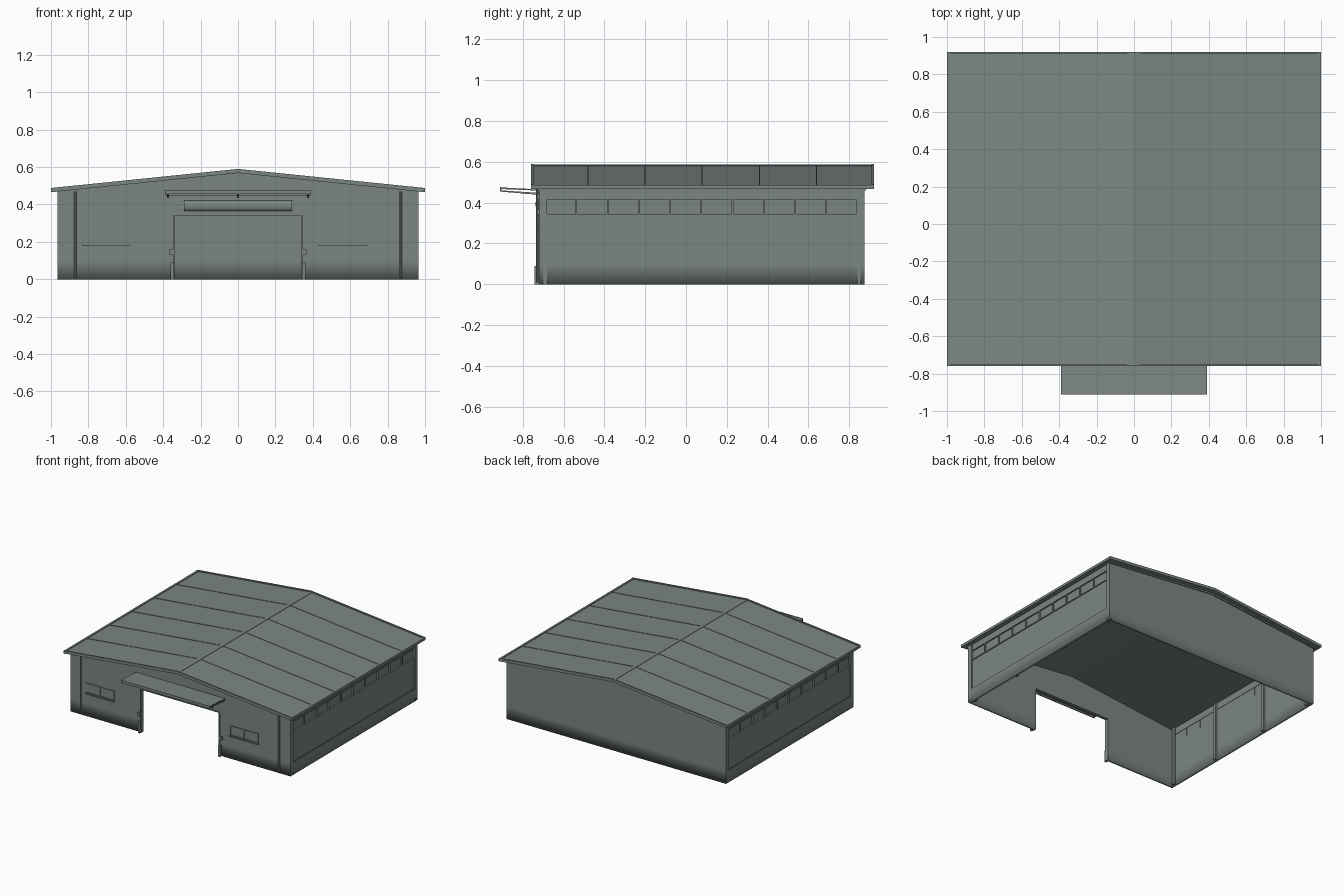
import bpy
import bmesh
import math

default = bpy.data.objects.get("Cube")
if default:
    bpy.data.objects.remove(default, do_unlink=True)

metal = bpy.data.materials.new("grey_green_metal")
COLOUR = (0.20, 0.24, 0.23, 1)
metal.use_nodes = True
metal.diffuse_color = COLOUR
metal.node_tree.nodes["Principled BSDF"].inputs["Base Color"].default_value = COLOUR


def make(name, bm):
    bmesh.ops.recalc_face_normals(bm, faces=bm.faces)
    mesh = bpy.data.meshes.new(name)
    bm.to_mesh(mesh)
    bm.free()
    mesh.materials.append(metal)
    obj = bpy.data.objects.new(name, mesh)
    bpy.context.collection.objects.link(obj)
    return obj


def add_box(bm, x, y, z):
    """Add a box spanning three (min, max) ranges."""
    verts = bmesh.ops.create_cube(bm, size=1)["verts"]
    for v in verts:
        for i, (lo, hi) in enumerate((x, y, z)):
            v.co[i] = (lo + hi) / 2 + v.co[i] * (hi - lo)


def boxes(name, *spans):
    bm = bmesh.new()
    for span in spans:
        add_box(bm, *span)
    return make(name, bm)


def span(a, b, side=1):
    """Range a..b, mirrored when side is -1."""
    return tuple(sorted((a * side, b * side)))


def prism(name, profile, lo, hi, axis="y"):
    """Extrude an (x, z) profile along y, or a (y, z) profile along x."""
    bm = bmesh.new()
    place = (lambda p, d: (p[0], d, p[1])) if axis == "y" else (lambda p, d: (d, p[0], p[1]))
    face = bm.faces.new([bm.verts.new(place(p, lo)) for p in profile])
    new = bmesh.ops.extrude_face_region(bm, geom=[face])["geom"]
    for v in new:
        if isinstance(v, bmesh.types.BMVert):
            v.co["xyz".index(axis)] = hi
    return make(name, bm)


def chevron(half, eave, ridge, depth):
    return [(-half, eave), (0, ridge), (half, eave),
            (half, eave - depth), (0, ridge - depth), (-half, eave - depth)]


W, FRONT, BACK, TOP = 0.965, -0.72, 0.875, 0.47
T = 0.02
ROOF_Y = (-0.76, 0.92)
DOOR, DOOR_TOP = 0.34, 0.34
WIN_Y, WIN_Z = (-0.69, 0.84), (0.34, 0.42)

# Roof sheets, end trims, standing seams and ridge cap
prism("roof", chevron(0.995, 0.48, 0.582, 0.014), *ROOF_Y)
for name, y in (("front", ROOF_Y[0]), ("back", ROOF_Y[1] - 0.012)):
    prism(name + "_roof_trim", chevron(1.0, 0.488, 0.59, 0.022), y, y + 0.012)
for i in range(1, 6):
    y = ROOF_Y[0] + 0.28 * i
    prism("roof_seam", chevron(0.997, 0.483, 0.585, 0.006), y - 0.003, y + 0.003)
prism("ridge_cap", chevron(0.012, 0.584, 0.586, 0.006), *ROOF_Y)
for side, word in ((1, "left"), (-1, "right")):
    boxes(word + "_eave_trim", (span(0.985, 1.0, side), ROOF_Y, (0.466, 0.486)))

# Gable triangles
gable = [(-W, TOP), (W, TOP), (0, 0.567)]
prism("front_gable", gable, FRONT, FRONT + T)
prism("back_gable", gable, BACK - T, BACK)
for name, y in (("front", FRONT - 0.008), ("back", BACK)):
    prism(name + "_gable_rail", chevron(W, 0.472, 0.568, 0.012), y, y + 0.008)

# Front and back walls
boxes("front_wall",
      ((-W, -DOOR), (FRONT, FRONT + T), (0.1, TOP)),
      ((DOOR, W), (FRONT, FRONT + T), (0.1, TOP)),
      ((-DOOR, DOOR), (FRONT, FRONT + T), (DOOR_TOP, TOP)))
boxes("back_wall", ((-W, W), (BACK - T, BACK), (0.1, TOP)))

# Side walls with a clerestory strip, corner piers and inner posts
for side, word in ((1, "left"), (-1, "right")):
    skin = span(W - T, W - 0.007, side)
    boxes(word + "_wall",
          (skin, (FRONT + T, BACK - T), (0.1, WIN_Z[0])),
          (skin, (FRONT + T, BACK - T), (WIN_Z[1], TOP)))
    boxes(word + "_corner_piers",
          (span(W - T, W, side), (FRONT + T, FRONT + 0.04), (0, TOP)),
          (span(W - T, W, side), (BACK - 0.035, BACK - T), (0, TOP)))
    boxes(word + "_window_glass", (span(W - 0.017, W - 0.013, side), WIN_Y, WIN_Z))
    step = (WIN_Y[1] - WIN_Y[0]) / 10
    bars = [(span(W - T, W - 0.002, side), (y - 0.004, y + 0.004), WIN_Z)
            for y in (WIN_Y[0] + step * i for i in range(11))]
    bars += [(span(W - T, W - 0.002, side), WIN_Y, (z - 0.004, z + 0.004)) for z in WIN_Z]
    boxes(word + "_window_frame", *bars)
    boxes(word + "_inner_posts",
          *[(span(W - 0.035, W - T, side), (y - 0.012, y + 0.012), (0, TOP))
            for y in (FRONT + 0.05, -0.2, 0.34, BACK - 0.05)])

    # Downpipe beside each front corner
    bm = bmesh.new()
    bmesh.ops.create_cone(bm, cap_ends=True, segments=10, radius1=0.006, radius2=0.006, depth=0.46)
    bmesh.ops.translate(bm, verts=bm.verts, vec=(0.87 * side, FRONT - 0.008, 0.24))
    make(word + "_downpipe", bm)

    # Door jamb, guard post and control box
    boxes(word + "_door_jamb", (span(DOOR, DOOR + 0.008, side), (FRONT - 0.012, FRONT + T), (0, DOOR_TOP)))
    boxes(word + "_door_guard",
          (span(DOOR + 0.002, DOOR + 0.02, side), (FRONT - 0.022, FRONT), (0, 0.09)))
    boxes(word + "_control_box",
          (span(DOOR + 0.008, DOOR + 0.026, side), (FRONT - 0.015, FRONT), (0.13, 0.16)))


def plinth(name, start, end, inward):
    """Wall foot whose face rolls softly into its underside."""
    bm = bmesh.new()
    rows = []
    for x, y in (start, end):
        inner = (x + inward[0] * T, y + inward[1] * T)
        rows.append([bm.verts.new(p) for p in
                     ((x, y, 0.1), (x, y, 0), (*inner, 0), (*inner, 0.1))])
    for i in range(3):
        bm.faces.new((rows[0][i], rows[1][i], rows[1][i + 1], rows[0][i + 1])).smooth = True
    make(name, bm)


# Wall feet
for side, word in ((1, "left"), (-1, "right")):
    plinth(word + "_plinth", (W * side, FRONT), (W * side, BACK), (-side, 0))
    plinth("front_plinth_" + word, (DOOR * side, FRONT), (W * side, FRONT), (0, 1))
plinth("back_plinth", (-W, BACK), (W, BACK), (0, -1))

# Front windows: frame, centre bar, recessed glass and sill
for word, cx in (("right", -0.705), ("left", 0.56)):
    lo, hi, y = cx - 0.125, cx + 0.125, (FRONT - 0.008, FRONT)
    boxes(word + "_front_window",
          ((lo, hi), y, (0.257, 0.265)), ((lo, hi), y, (0.185, 0.193)),
          *[((x - 0.004, x + 0.004), y, (0.185, 0.265)) for x in (lo + 0.004, cx, hi - 0.004)],
          ((lo, hi), (FRONT - 0.003, FRONT), (0.19, 0.26)),
          ((lo - 0.004, hi + 0.004), (FRONT - 0.015, FRONT), (0.18, 0.186)))

# Rounded shutter housing above the door
arc = [(FRONT - 0.018 * math.sin(math.pi * i / 8), 0.392 + 0.028 * math.cos(math.pi * i / 8))
       for i in range(9)]
housing = prism("shutter_housing", arc, -0.29, 0.29, "x")
bpy.context.view_layer.objects.active = housing
housing.select_set(True)
bpy.ops.object.shade_smooth_by_angle(angle=math.radians(40))
housing.select_set(False)
boxes("door_head", ((-DOOR, DOOR), (FRONT - 0.006, FRONT), (DOOR_TOP, DOOR_TOP + 0.006)))

# Canopy sheet, edge beam, wall rail and brackets
prism("canopy", [(-0.91, 0.475), (FRONT, 0.465), (FRONT, 0.459), (-0.91, 0.467)], -0.39, 0.39, "x")
boxes("canopy_edge", ((-0.39, 0.39), (-0.912, -0.904), (0.455, 0.476)))
boxes("canopy_rail", ((-0.39, 0.39), (FRONT - 0.012, FRONT), (0.447, 0.462)))
for x in (-0.375, 0, 0.375):
    prism("canopy_bracket", [(-0.905, 0.46), (FRONT, 0.448), (FRONT, 0.438), (-0.905, 0.454)],
          x - 0.005, x + 0.005, "x")
